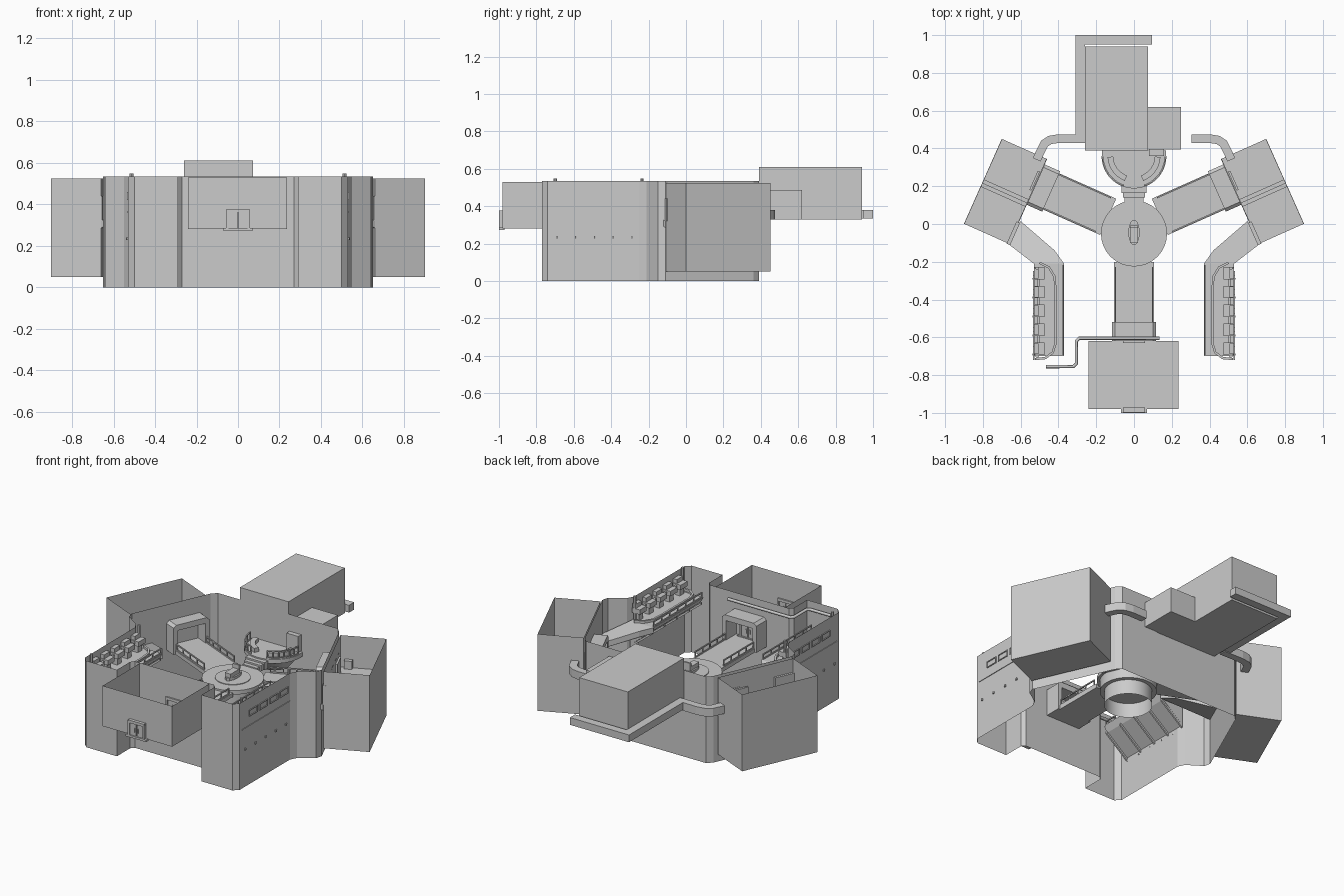
import bpy, bmesh
from math import sin, cos, pi, radians
from mathutils import Matrix, Vector

if "Cube" in bpy.data.objects:
    bpy.data.objects.remove(bpy.data.objects["Cube"])

ID = Matrix.Identity(4)
FLIP = Matrix.Scale(-1, 4, (1, 0, 0))
SIDES = (("right", ID), ("left", FLIP))


def finish(name, bm, M=ID, smooth=False):
    bmesh.ops.transform(bm, matrix=M, verts=bm.verts)
    bmesh.ops.recalc_face_normals(bm, faces=bm.faces)
    me = bpy.data.meshes.new(name)
    bm.to_mesh(me)
    bm.free()
    ob = bpy.data.objects.new(name, me)
    bpy.context.collection.objects.link(ob)
    if smooth:
        bpy.context.view_layer.objects.active = ob
        ob.select_set(True)
        bpy.ops.object.shade_smooth_by_angle()
        ob.select_set(False)
    return ob


def loft(name, low, high, M=ID, caps=(True, True), closed=True, smooth=False):
    """Skin between two matching outlines of 3D points."""
    bm = bmesh.new()
    a = [bm.verts.new(p) for p in low]
    b = [bm.verts.new(p) for p in high]
    n = len(a)
    for i in range(n if closed else n - 1):
        j = (i + 1) % n
        bm.faces.new((a[i], a[j], b[j], b[i]))
    if caps[0]:
        bm.faces.new(a)
    if caps[1]:
        bm.faces.new(b)
    return finish(name, bm, M, smooth)


def prism(name, pts, z0, z1, M=ID, **kw):
    return loft(name, [(x, y, z0) for x, y in pts], [(x, y, z1) for x, y in pts], M, **kw)


def box(name, x0, x1, y0, y1, z0, z1, M=ID, **kw):
    return prism(name, [(x0, y0), (x1, y0), (x1, y1), (x0, y1)], z0, z1, M, **kw)


def ring(r, a0=0, a1=360, n=32, c=(0, 0)):
    m = n if a1 - a0 == 360 else n + 1
    return [(c[0] + r * cos(radians(a0 + (a1 - a0) * i / n)),
             c[1] + r * sin(radians(a0 + (a1 - a0) * i / n))) for i in range(m)]


def ribbon(name, pts, w, z0, z1, M=ID):
    """Rectangular duct or curb following a flat path."""
    v = [Vector(p) for p in pts]
    left, right = [], []
    for i, p in enumerate(v):
        d0 = (v[i] - v[i - 1]).normalized() if i else (v[1] - v[0]).normalized()
        d1 = (v[i + 1] - v[i]).normalized() if i < len(v) - 1 else d0
        t = (d0 + d1).normalized()
        nrm = Vector((-t.y, t.x)) * (w / 2 / max(0.5, t.dot(d1)))
        left.append(p + nrm)
        right.append(p - nrm)
    bm = bmesh.new()
    rows = [[bm.verts.new((q.x, q.y, z)) for q, z in ((l, z0), (r, z0), (r, z1), (l, z1))]
            for l, r in zip(left, right)]
    for a, b in zip(rows, rows[1:]):
        for k in range(4):
            bm.faces.new((a[k], a[(k + 1) % 4], b[(k + 1) % 4], b[k]))
    bm.faces.new(rows[0])
    bm.faces.new(rows[-1])
    return finish(name, bm, M)


def railing(name, pts, z, h, M=ID):
    ribbon(name + "_bar", pts, 0.007, z + h - 0.007, z + h, M)
    ribbon(name + "_curb", pts, 0.006, z, z + 0.008, M)
    for x, y in pts:
        box(name + "_post", x - 0.003, x + 0.003, y - 0.003, y + 0.003, z, z + h, M)


def line(a, b, n):
    return [(a[0] + (b[0] - a[0]) * i / n, a[1] + (b[1] - a[1]) * i / n) for i in range(n + 1)]


# Outer hall shell: open top and bottom, mirrored half outline
half = [(0.27, -0.62), (0.29, -0.64), (0.29, -0.77), (0.50, -0.77), (0.53, -0.74), (0.53, -0.25),
        (0.55, -0.21), (0.64, -0.15), (0.65, -0.11), (0.44, 0.36), (0.41, 0.39)]
prism("hall_walls", half + [(-x, y) for x, y in reversed(half)], 0, 0.535, caps=(False, False))

# Central round platform and stacked pillar
C = (0, -0.05)
prism("platform_disc", ring(0.175, c=C), 0.265, 0.29, smooth=True)
prism("pillar_upper", ring(0.16, c=C), 0.20, 0.265, smooth=True)
prism("pillar_lower", ring(0.135, c=C), 0.11, 0.20, caps=(False, True), smooth=True)
prism("disc_inset", ring(0.10, c=C), 0.29, 0.294, smooth=True)
prism("console_base", [(x * 0.45, y - 0.045) for x, y in ring(0.068, n=12)], 0.29, 0.31)
box("console_block", -0.02, 0.02, -0.10, -0.01, 0.31, 0.335)
box("console_screen", -0.022, 0.022, -0.02, -0.008, 0.335, 0.36)

# Half round balcony towards the back room
B = (0, 0.36)
prism("balcony_floor", ring(0.172, 180, 360, 20, B), 0.30, 0.325)
loft("balcony_underside", [(x, y, 0.22) for x, y in ring(0.09, 180, 360, 20, B)],
     [(x, y, 0.30) for x, y in ring(0.155, 180, 360, 20, B)])
for nm, a0, a1 in (("left", 182, 250), ("right", 290, 358)):
    railing("balcony_rail_" + nm, ring(0.165, a0, a1, 6, B), 0.325, 0.05)
    ribbon("balcony_desk_" + nm, ring(0.125, a0, a1, 8, B), 0.03, 0.325, 0.35)
for i in range(3):
    box("balcony_step", -0.05 - 0.008 * i, 0.05 + 0.008 * i, 0.115 + 0.025 * i, 0.20, 0.27, 0.297 + 0.01 * i)
box("balcony_link", -0.17, 0.17, 0.36, 0.39, 0.30, 0.325)


def arm(name, M, r0, f0, f1):
    """Bridge along +x with railings and a door portal at the end."""
    box(name + "_deck", r0, f1, -0.105, 0.105, 0.255, 0.28, M)
    for s in (-1, 1):
        railing(name + "_rail", line((r0 + 0.03, s * 0.098), (f0, s * 0.098), 4), 0.28, 0.04, M)
        y0, y1 = sorted((s * 0.09, s * 0.117))
        box(name + "_portal_jamb", f0, f1, y0, y1, 0.255, 0.41, M)
    # chamfered lintel seen along the bridge
    prof = [(-0.117, 0.40), (0.117, 0.40), (0.117, 0.42), (0.10, 0.435), (-0.10, 0.435), (-0.117, 0.42)]
    loft(name + "_lintel", [(f0, y, z) for y, z in prof], [(f1, y, z) for y, z in prof], M)


arm("front_bridge", Matrix.Translation((0, -0.05, 0)) @ Matrix.Rotation(-pi / 2, 4, 'Z'), 0.15, 0.47, 0.57)
TURN = Matrix.Rotation(radians(24), 4, 'Z')

for side, S in SIDES:
    arm(side + "_bridge", S @ Matrix.Translation((0, -0.023, 0)) @ TURN, 0.15, 0.48, 0.57)
    # Angled side room with stepped floor
    R = S @ TURN
    box(side + "_room", 0.56, 0.823, -0.365, 0.127, 0.05, 0.525, R, caps=(True, False))
    steps = [-0.365, -0.15, -0.13, -0.11, 0.127]
    for i, (a, b) in enumerate(zip(steps, steps[1:])):
        box(side + "_room_floor", 0.562, 0.822, a, b, 0.25, 0.275 + 0.018 * i, R)
    box(side + "_room_door", 0.568, 0.58, -0.06, 0.05, 0.33, 0.43, R)
    # Bent duct behind the room
    path = [(0.27 if side == "left" else 0.305, 0.45), (0.40, 0.452), (0.445, 0.445), (0.475, 0.425), (0.49, 0.395), (0.515, 0.34)]
    ribbon(side + "_duct", path, 0.045, 0.33, 0.38, S)

    # Wing gallery: flat deck with sloping underside, then a ramp to a door
    loft(side + "_gallery",
         [(0.53, -0.70, 0.25), (0.39, -0.70, 0.365), (0.39, -0.21, 0.365), (0.53, -0.21, 0.25)],
         [(0.53, -0.70, 0.40), (0.37, -0.70, 0.40), (0.37, -0.21, 0.40), (0.53, -0.21, 0.40)], S)
    ramp = [(0.53, -0.21, 0.40), (0.37, -0.21, 0.40), (0.42, -0.14, 0.39), (0.60, 0.015, 0.32), (0.66, -0.11, 0.32)]
    loft(side + "_ramp", [(x, y, z - 0.035) for x, y, z in ramp], ramp, S)
    for i in range(5):
        y = -0.70 + i * 0.12
        loft(side + "_gallery_rib",
             [(0.53, y, 0.235), (0.38, y, 0.355), (0.38, y, 0.37), (0.53, y, 0.25)],
             [(0.53, y + 0.01, 0.235), (0.38, y + 0.01, 0.355), (0.38, y + 0.01, 0.37), (0.53, y + 0.01, 0.25)], S)
    rail = [(0.525, -0.715), (0.47, -0.71), (0.43, -0.68), (0.415, -0.63), (0.415, -0.50), (0.415, -0.37),
            (0.42, -0.28), (0.45, -0.23), (0.50, -0.205)]
    ribbon(side + "_gallery_curb", rail, 0.012, 0.40, 0.415, S)
    railing(side + "_gallery_rail", line((0.376, -0.69), (0.376, -0.22), 6), 0.40, 0.035, S)
    # Row of control desks under the windows
    for i in range(5):
        y = -0.66 + 0.1 * i
        box(side + "_desk", 0.475, 0.527, y - 0.033, y + 0.033, 0.445, 0.475, S)
        box(side + "_desk_leg", 0.49, 0.525, y - 0.02, y + 0.02, 0.40, 0.445, S)
        box(side + "_desk_hood", 0.505, 0.53, y - 0.028, y + 0.028, 0.475, 0.50, S)
        if i < 4:
            box(side + "_desk_pipe", 0.50, 0.512, y + 0.033, y + 0.067, 0.455, 0.467, S)
            # Window frame on the outside of the wing
            w = y + 0.05
            for a, b, c, d in ((-0.04, 0.04, 0.42, 0.425), (-0.04, 0.04, 0.455, 0.46),
                               (-0.04, -0.035, 0.42, 0.46), (0.035, 0.04, 0.42, 0.46)):
                box(side + "_window_frame", 0.527, 0.535, w + a, w + b, c, d, S)
        prism(side + "_wall_stud", ring(0.006, n=6, c=(0.533, y - 0.03)), 0.228, 0.24, S)
    for y in (-0.70, -0.235):
        prism(side + "_pole", ring(0.009, n=8, c=(0.513, y)), 0.40, 0.548, S)
    box(side + "_wall_trim", 0.528, 0.534, -0.72, -0.25, 0.36, 0.365, S)
    # Gallery door at the outer end of the ramp
    G = S @ Matrix.Translation((0.637, -0.05, 0)) @ TURN
    box(side + "_gallery_door", -0.008, 0.012, -0.065, 0.065, 0.32, 0.44, G)


# Front room with a double door at either end
box("front_room", -0.24, 0.235, -0.98, -0.62, 0.28, 0.53, caps=(True, False))
for nm, y in (("outer", -0.985), ("inner", -0.615)):
    for s in (-1, 1):
        x0, x1 = sorted((s * 0.003, s * 0.045))
        box(nm + "_door_leaf", x0, x1, y - 0.007, y + 0.007, 0.285, 0.36)
        x0, x1 = sorted((s * 0.045, s * 0.057))
        box(nm + "_door_jamb", x0, x1, y - 0.014, y + 0.014, 0.275, 0.37)
        box(nm + "_door_handle", s * 0.012 - 0.003, s * 0.012 + 0.003, y - 0.012, y + 0.012, 0.31, 0.335)
    box(nm + "_door_header", -0.055, 0.055, y - 0.014, y + 0.014, 0.36, 0.377)
    box(nm + "_door_sill", -0.07, 0.07, y - 0.015, y + 0.015, 0.272, 0.285)

# Back room, annex, and the corridor wrapping around them
box("back_room", -0.26, 0.073, 0.39, 0.94, 0.33, 0.61)
box("back_annex", 0.073, 0.25, 0.395, 0.62, 0.33, 0.487)
box("annex_link", 0.08, 0.16, 0.36, 0.40, 0.33, 0.43)
ribbon("back_corridor", [(-0.285, 0.43), (-0.285, 0.975), (0.095, 0.975)], 0.05, 0.335, 0.38)

# Round pipe along the inner face of the front wall
cu = bpy.data.curves.new("wall_pipe", 'CURVE')
cu.dimensions = '3D'
cu.bevel_depth = 0.009
cu.bevel_resolution = 2
cu.use_fill_caps = True
sp = cu.splines.new('POLY')
pts = [(-0.465, -0.755), (-0.32, -0.755), (-0.305, -0.74), (-0.305, -0.62), (-0.29, -0.605), (0.135, -0.605)]
sp.points.add(len(pts) - 1)
for p, (x, y) in zip(sp.points, pts):
    p.co = (x, y, 0.49, 1)
bpy.context.collection.objects.link(bpy.data.objects.new("wall_pipe", cu))
